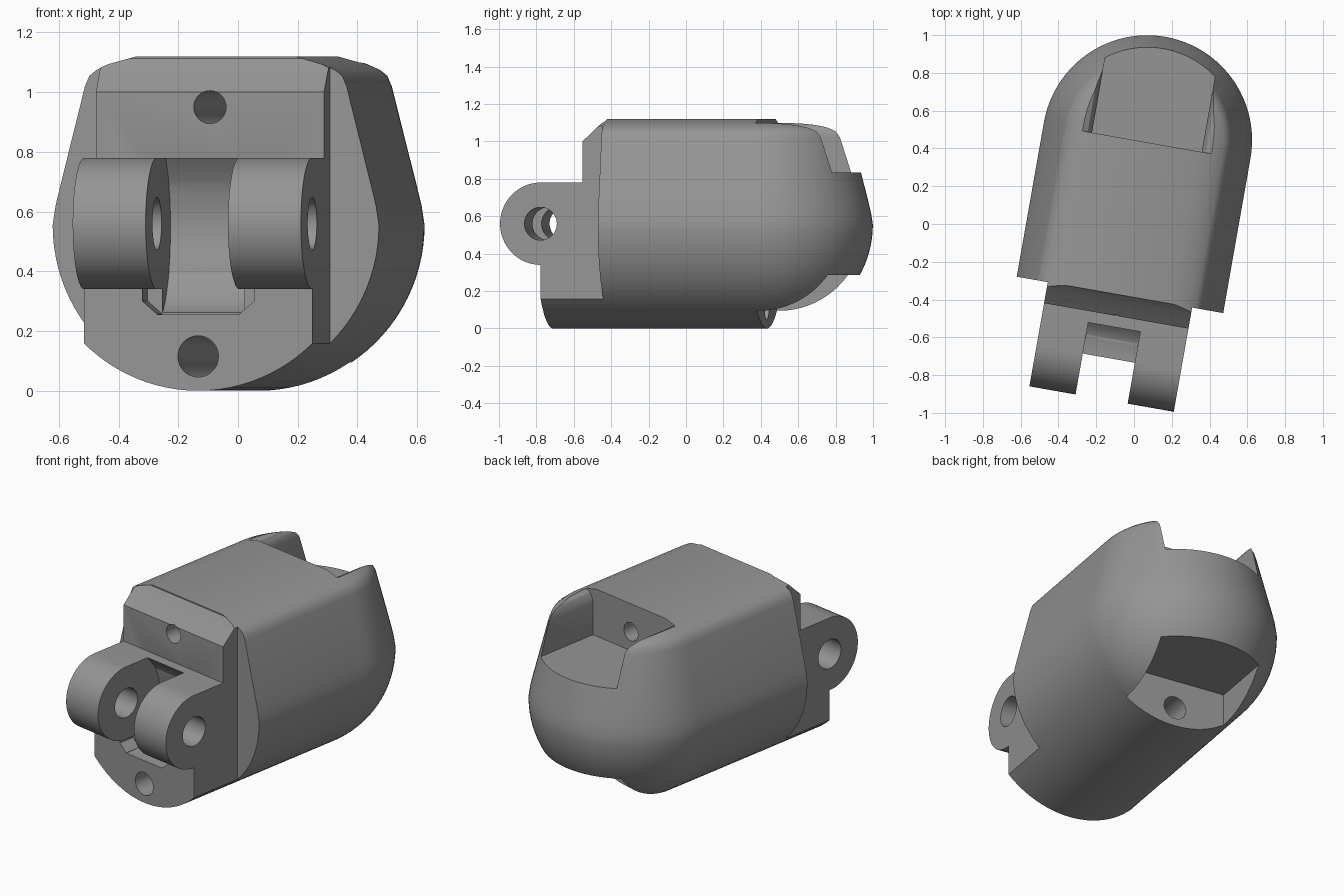
import bpy, bmesh, math
from mathutils import Matrix

if "Cube" in bpy.data.objects:
    bpy.data.objects.remove(bpy.data.objects["Cube"])

grey = bpy.data.materials.new("plain_grey")
grey.diffuse_color = (0.3, 0.3, 0.3, 1)
grey.use_nodes = True
grey.node_tree.nodes["Principled BSDF"].inputs["Base Color"].default_value = grey.diffuse_color

R = 0.555        # belly radius, also height of its centre
TIP = 0.45       # centre of the rounded tip along the length
FRONT = -0.382   # front end of the main shell
HINGE = -0.722   # hinge axis along the length
HZ = 0.56        # hinge axis height
HW = 0.388       # half width of the front block


def finish(name, bm):
    bmesh.ops.remove_doubles(bm, verts=bm.verts, dist=1e-5)
    bmesh.ops.recalc_face_normals(bm, faces=bm.faces)
    me = bpy.data.meshes.new(name)
    bm.to_mesh(me)
    bm.free()
    me.materials.append(grey)
    ob = bpy.data.objects.new(name, me)
    bpy.context.collection.objects.link(ob)
    return ob


def prism(name, pts, a, b, axis):
    """Extrude a 2D profile (other axis, z) from a to b along axis x or y."""
    bm = bmesh.new()
    put = (lambda p, t: (t, p[0], p[1])) if axis == "x" else (lambda p, t: (p[0], t, p[1]))
    ends = [[bm.verts.new(put(p, t)) for p in pts] for t in (a, b)]
    n = len(pts)
    for e in ends:
        bm.faces.new(e)
    for i in range(n):
        j = (i + 1) % n
        bm.faces.new((ends[0][i], ends[0][j], ends[1][j], ends[1][i]))
    return finish(name, bm)


def arc(cx, cz, r, a0, a1, n):
    return [(cx + r * math.cos(math.radians(a0 + (a1 - a0) * i / n)),
             cz + r * math.sin(math.radians(a0 + (a1 - a0) * i / n))) for i in range(n + 1)]


def rod(name, cx, cz, r, a, b, axis):
    return prism(name, arc(cx, cz, r, 0, 360, 40)[:-1], a, b, axis)


def cut(ob, *cutters):
    bpy.context.view_layer.objects.active = ob
    for c in cutters:
        m = ob.modifiers.new("cut", "BOOLEAN")
        m.operation, m.solver, m.object = "DIFFERENCE", "EXACT", c
        bpy.ops.object.modifier_apply(modifier=m.name)
    for c in cutters:
        bpy.data.objects.remove(c)


# Half cross-section: flat top, rounded shoulder, sloping side, round belly
half = [(0, 1.12), (0.27, 1.12), (0.36, 1.095), (0.405, 1.075), (0.43, 1.055), (0.445, 1.02),
        (0.528, 0.69), (0.545, 0.62)] + arc(0, R, R, 0, -90, 24)[:-1] + [(0, 0)]

# Shell: the section swept straight back and revolved round the tip
bm = bmesh.new()
SEG = 48
rings = [[bm.verts.new((r, FRONT, z)) for r, z in half]]
for i in range(SEG + 1):
    t = math.pi * i / SEG
    rings.append([bm.verts.new((r * math.cos(t), TIP + r * math.sin(t), z)) for r, z in half])
rings.append([bm.verts.new((-r, FRONT, z)) for r, z in half])
for p, q in zip(rings, rings[1:]):
    for k in range(len(half) - 1):
        bm.faces.new((p[k], p[k + 1], q[k + 1], q[k]))
bm.faces.new(rings[0] + rings[-1][-2:0:-1])
shell = finish("fingertip_shell", bm)

# Notches above and below the tip, and the two cord holes
side = [(0.295, 0.835), (0.295, 1.03), (0.302, 1.06), (0.318, 1.085), (0.36, 1.105), (0.36, 1.3)]
top_notch = prism("top_notch", side + [(-x, z) for x, z in reversed(side)], 0.438, 1.3, "y")
low_notch = prism("low_notch", [(-0.31, 0.285), (0.31, 0.285), (0.31, -0.2), (-0.31, -0.2)],
                  0.438, 1.3, "y")


def cord_holes():
    return (rod("upper_hole", 0, 0.95, 0.055, -1, 0.7, "y"),
            rod("lower_hole", 0, 0.115, 0.069, -1, 0.7, "y"))


cut(shell, top_notch, low_notch, *cord_holes())

# Front block: the same section cut to a narrower width, stepped in front
edge_low = R - math.sqrt(R * R - HW * HW)
right = [p for p in half if p[0] < HW and p[1] > 1] + [(HW, 1.083), (HW, edge_low)]
right += [p for p in half if p[0] < HW and p[1] < R]
block = prism("front_block", right + [(-x, z) for x, z in right[-2:0:-1]], HINGE, FRONT + 0.003, "y")
step = prism("step", [(-0.9, 0.34), (-0.495, 0.34), (-0.495, 1.0), (-0.41, 1.08), (-0.375, 1.122),
                      (-0.375, 1.3), (-0.9, 1.3)], -1, 1, "x")
cut(block, step)

# Hinge lugs: one rounded bar, parted by the slot
bar = [(-0.45, 0.34), (-0.45, 0.78)] + arc(HINGE, HZ, 0.22, 90, 270, 32)
lugs = prism("hinge_lugs", bar, -HW, HW, "x")


def slot(name):
    pts = [(-1.2, 0.255), (-0.64, 0.255), (-0.60, 0.27), (-0.55, 0.31), (-0.50, 0.38), (-0.47, 0.46),
           (-0.46, 0.55), (-0.47, 0.63), (-0.50, 0.71), (-0.556, 0.781), (-0.556, 0.9), (-1.2, 0.9)]
    return prism(name, pts, -0.14, 0.14, "x")


cut(lugs, slot("lug_slot"), rod("pin_hole", HINGE, HZ, 0.088, -1, 1, "x"))
flare = prism("flare", [(-0.139, 0.256), (0.139, 0.256), (0.19, 0.3), (0.19, 0.36),
                        (-0.19, 0.36), (-0.19, 0.3)], -0.9, -0.62, "y")
# the block slot stays below the overhanging web between the lugs
block_slot = prism("block_slot", [(-0.9, 0.255), (-0.64, 0.255), (-0.60, 0.27), (-0.55, 0.31),
                                  (-0.50, 0.38), (-0.47, 0.46), (-0.46, 0.55), (-0.47, 0.63),
                                  (-0.50, 0.71), (-0.9, 0.71)], -0.14, 0.14, "x")
cut(block, block_slot, flare, *cord_holes())

# Turn everything slightly about the upright axis and shade
turn = Matrix.Translation((-0.008, 0.001, 0)) @ Matrix.Rotation(math.radians(-10), 4, "Z")
for ob in (shell, block, lugs):
    ob.data.transform(turn)
    bpy.ops.object.select_all(action="DESELECT")
    ob.select_set(True)
    bpy.context.view_layer.objects.active = ob
    bpy.ops.object.shade_smooth_by_angle(angle=math.radians(30))
